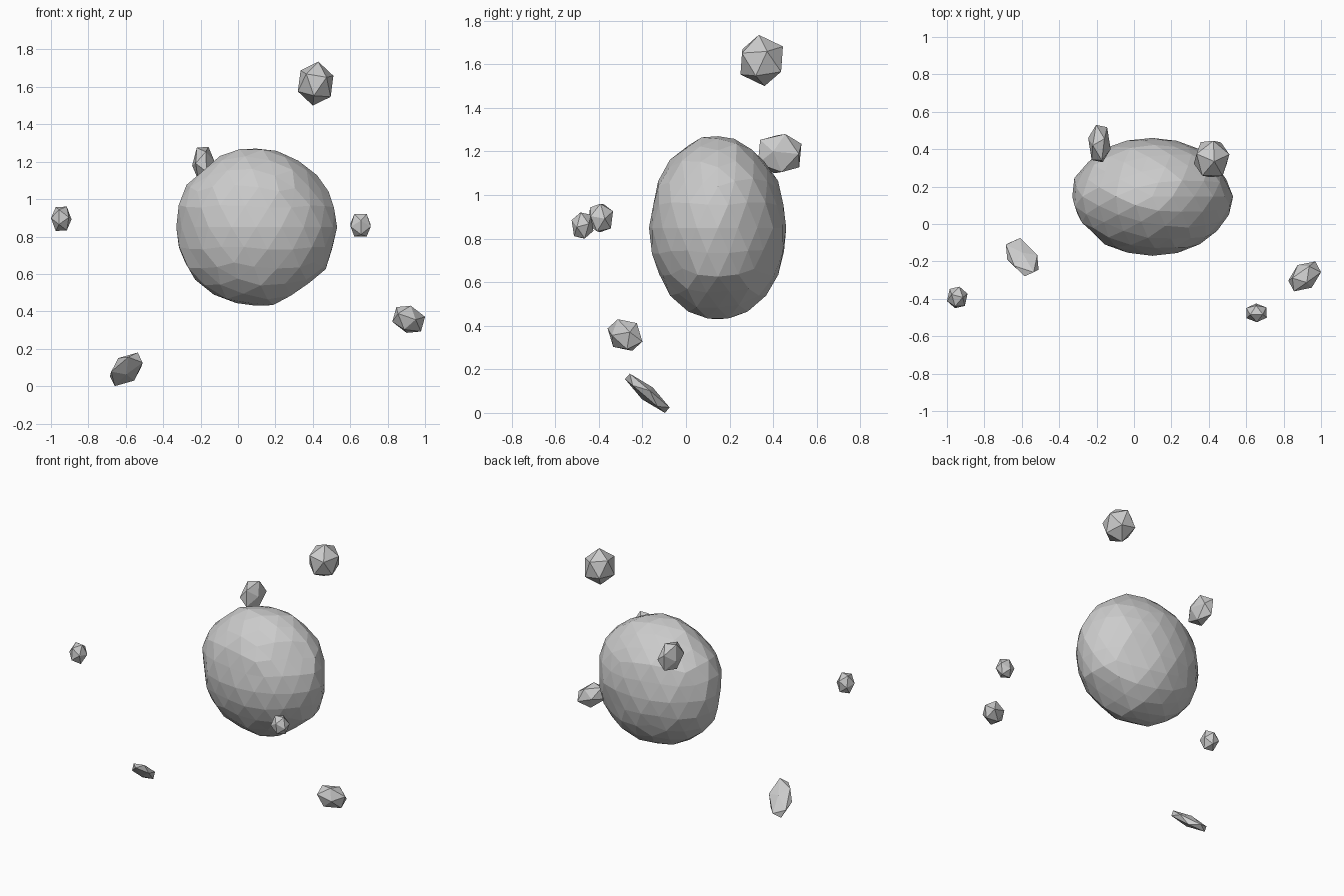
import bpy, bmesh, random
from mathutils import Vector, Matrix, Euler

if "Cube" in bpy.data.objects:
    bpy.data.objects.remove(bpy.data.objects["Cube"])

random.seed(4)


def finish(name, bm, lo, hi):
    """Fit the mesh exactly between two corners and make a flat-shaded object."""
    mn = [min(v.co[i] for v in bm.verts) for i in range(3)]
    mx = [max(v.co[i] for v in bm.verts) for i in range(3)]
    for v in bm.verts:
        for i in range(3):
            t = (v.co[i] - mn[i]) / (mx[i] - mn[i])
            v.co[i] = lo[i] + t * (hi[i] - lo[i])
    mid = (Vector(lo) + Vector(hi)) / 2
    bmesh.ops.translate(bm, verts=bm.verts, vec=-mid)
    bmesh.ops.recalc_face_normals(bm, faces=bm.faces)
    me = bpy.data.meshes.new(name)
    bm.to_mesh(me)
    bm.free()
    ob = bpy.data.objects.new(name, me)
    ob.location = mid
    bpy.context.collection.objects.link(ob)


def frame(long_axis, thin_axis):
    """Rotation whose x follows the long axis and z the thin axis."""
    x = Vector(long_axis).normalized()
    z = Vector(thin_axis)
    z = (z - x * z.dot(x)).normalized()
    return Matrix((x, z.cross(x), z)).transposed()


def small_rock(name, lo, hi, rot, radii=(1, 1, 1)):
    bm = bmesh.new()
    bmesh.ops.create_icosphere(bm, subdivisions=1, radius=1)
    for v in bm.verts:
        v.co = rot @ Vector(a * b for a, b in zip(v.co, radii))
    finish(name, bm, lo, hi)


# large asteroid: faceted ellipsoid with slight bumps and shallow flat spots
bm = bmesh.new()
bmesh.ops.create_icosphere(bm, subdivisions=3, radius=1)
flats = [Vector(d).normalized() for d in (
    (.88, .46, 0), (.6, .05, -.8), (-.55, .4, .7), (-.85, -.5, -.1),
    (.5, .8, -.3), (.75, -.35, .5))]
for v in bm.verts:
    v.co *= 1 + random.uniform(-.018, .018)
    for d in flats:
        over = v.co.dot(d) - .945
        if over > 0:
            v.co -= d * over
finish("large_asteroid", bm, (-.33, -.17, .43), (.53, .46, 1.27))

# small rocks drifting around it
small_rock("rock_top", (.32, .25, 1.5), (.51, .445, 1.735),
           Euler((.15, .1, .3)).to_matrix())
small_rock("rock_behind", (-.245, .33, 1.1), (-.125, .53, 1.28),
           Euler((.9, .2, .1)).to_matrix())
small_rock("rock_left", (-1, -.45, .83), (-.89, -.335, .96),
           Euler((.2, .5, .4)).to_matrix())
small_rock("rock_front", (.6, -.525, .8), (.71, -.425, .92),
           Euler((.5, .3, .8)).to_matrix())
small_rock("rock_right", (.825, -.36, .285), (1, -.2, .43),
           frame((.15, .1, -.06), (-.4, .7, 0)), (.105, .075, .068))
small_rock("rock_low", (-.685, -.28, 0), (-.51, -.075, .18),
           frame((.14, -.19, .165), (0, .65, .76)), (.15, .088, .036))
